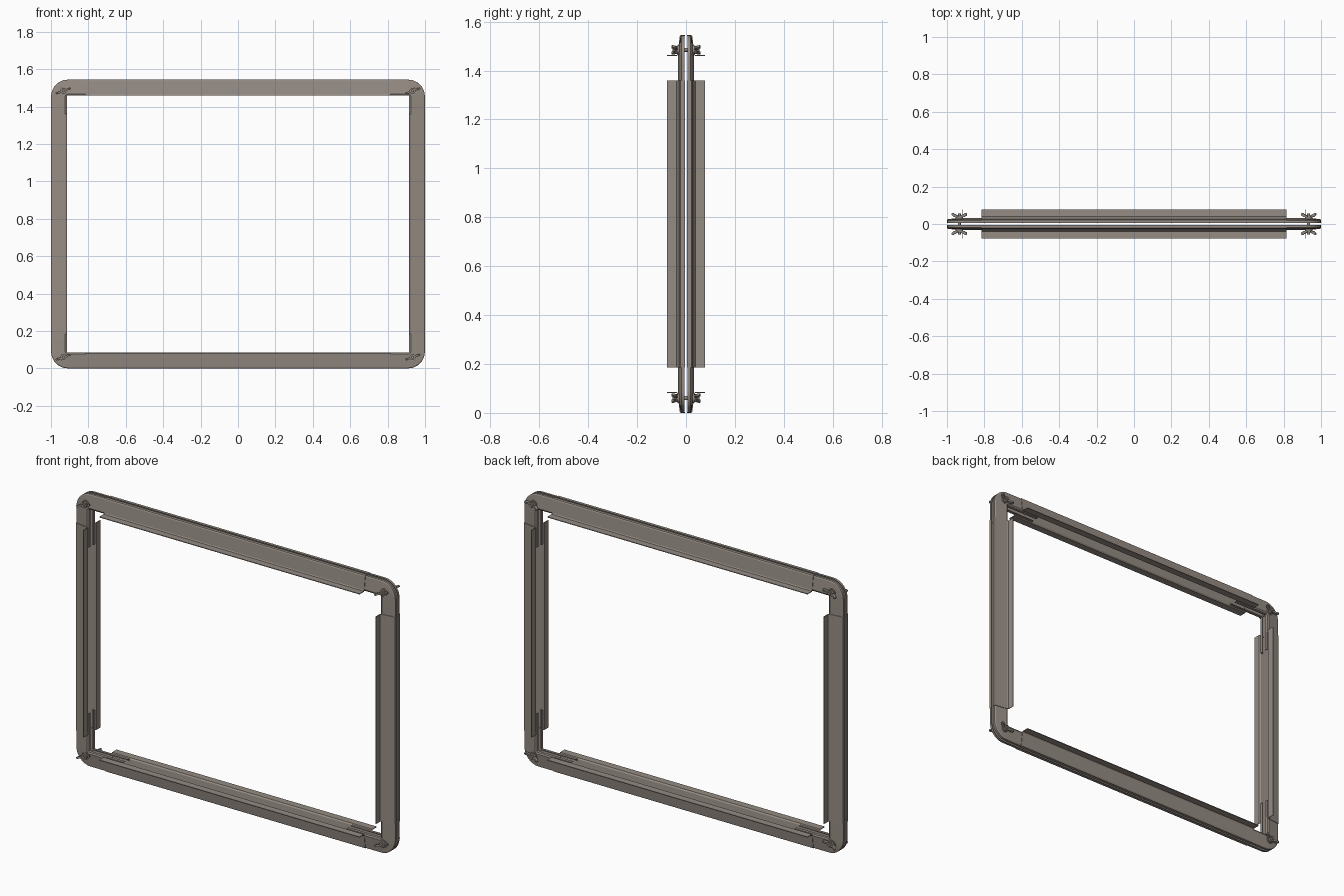
import bpy, bmesh, math
from mathutils import Matrix, Vector

cube = bpy.data.objects.get("Cube")
if cube:
    bpy.data.objects.remove(cube, do_unlink=True)

HALF_W, HALF_H = 1.0, 0.7725      # overall half width and half height
RAIL_X, RAIL_Z = 0.815, 0.587     # half lengths of the rails
RADIUS = 0.09                     # outer corner radius
SHEET = 0.004

steel = bpy.data.materials.new("warm grey steel")
steel.use_nodes = True
colour = (0.30, 0.26, 0.228, 1)
steel.diffuse_color = colour
steel.node_tree.nodes["Principled BSDF"].inputs["Base Color"].default_value = colour


def finish(name, bm, thickness=0):
    bmesh.ops.recalc_face_normals(bm, faces=bm.faces)
    mesh = bpy.data.meshes.new(name)
    bm.to_mesh(mesh)
    bm.free()
    mesh.materials.append(steel)
    obj = bpy.data.objects.new(name, mesh)
    bpy.context.collection.objects.link(obj)
    bpy.ops.object.select_all(action='DESELECT')
    obj.select_set(True)
    bpy.context.view_layer.objects.active = obj
    if thickness:
        mod = obj.modifiers.new("sheet", 'SOLIDIFY')
        mod.thickness = thickness
        mod.offset = 0
        bpy.ops.object.modifier_apply(modifier=mod.name)
    bpy.ops.object.shade_smooth_by_angle(angle=math.radians(25))
    return obj


def sweep(name, path, profile):
    """Sweep a (depth, y) profile along (x, z, nx, nz) stations, front and back."""
    bm = bmesh.new()
    for side in (-1, 1):
        rows = [[bm.verts.new((x - nx * d, side * y, z - nz * d + HALF_H))
                 for d, y in profile] for x, z, nx, nz in path]
        for a, b in zip(rows, rows[1:]):
            for i in range(len(profile) - 1):
                bm.faces.new((a[i], a[i + 1], b[i + 1], b[i]))
    return finish(name, bm, SHEET)


def corner_path(sx, sz, end_x, end_z):
    cx, cz = HALF_W - RADIUS, HALF_H - RADIUS
    path = [(sx * end_x, sz * HALF_H, 0, sz)]
    for i in range(13):
        a = math.pi / 2 * (1 - i / 12)
        nx, nz = math.cos(a), math.sin(a)
        path.append((sx * (cx + RADIUS * nx), sz * (cz + RADIUS * nz), sx * nx, sz * nz))
    path.append((sx * HALF_W, sz * end_z, sx, 0))
    return path


# Sheet sections, measured inwards from the outer edge
rail_profile = [(0.002, 0.005), (0.002, 0.021), (0.006, 0.024),
                (0.078, 0.033), (0.084, 0.038), (0.084, 0.077)]
corner_profile = [(0.003, 0.006), (0.003, 0.018), (0.007, 0.021),
                  (0.076, 0.030), (0.082, 0.027), (0.082, 0.012)]
tongue_profile = [(0.070, 0.027), (0.083, 0.026), (0.083, 0.012)]

# Four flanged rails
for name, s in (("top_rail", 1), ("bottom_rail", -1)):
    sweep(name, [(x, s * HALF_H, 0, s) for x in (-RAIL_X, RAIL_X)], rail_profile)
for name, s in (("left_rail", 1), ("right_rail", -1)):
    sweep(name, [(s * HALF_W, z, s, 0) for z in (-RAIL_Z, RAIL_Z)], rail_profile)


def wing_nut(name, x, z, side):
    """Hexagonal nut with two flared wings and the bolt end."""
    bm = bmesh.new()
    face_out = Matrix.Rotation(math.pi / 2, 4, 'X')
    for radius, sides, y0, y1 in ((0.021, 16, 0.026, 0.034),
                                  (0.017, 6, 0.032, 0.046),
                                  (0.008, 12, 0.0, 0.056)):
        bmesh.ops.create_cone(bm, cap_ends=True, segments=sides,
                              radius1=radius, radius2=radius, depth=y1 - y0,
                              matrix=Matrix.Translation((0, (y0 + y1) / 2, 0)) @ face_out)
    # Wings, tapered at the root and wider at the tip
    outline = [(0.010, 0.035), (0.028, 0.037), (0.041, 0.046),
               (0.043, 0.056), (0.036, 0.060), (0.024, 0.052), (0.010, 0.046)]
    for s in (-1, 1):
        rings = [[bm.verts.new((s * u, y, t)) for u, y in outline]
                 for t in (-0.005, 0.005)]
        bm.faces.new(rings[0])
        bm.faces.new(rings[1])
        n = len(outline)
        for i in range(n):
            j = (i + 1) % n
            bm.faces.new((rings[0][i], rings[0][j], rings[1][j], rings[1][i]))
    bm.transform(Matrix.Rotation(math.radians(-20), 4, 'Y'))
    for v in bm.verts:
        v.co = Vector((v.co.x + x, v.co.y * side, v.co.z + z))
    finish(name, bm)


# Corner brackets, their splice tongues and the clamping nuts
for sx, xname in ((1, "left"), (-1, "right")):
    for sz, zname in ((1, "top"), (-1, "bottom")):
        tag = zname + "_" + xname
        sweep(tag + "_corner", corner_path(sx, sz, RAIL_X - 0.01, RAIL_Z - 0.01),
              corner_profile)
        sweep(tag + "_tongue", corner_path(sx, sz, 0.70, 0.47), tongue_profile)
        for side, yname in ((-1, "front"), (1, "back")):
            wing_nut(tag + "_" + yname + "_wing_nut", sx * 0.934,
                     HALF_H + sz * 0.712, side)
